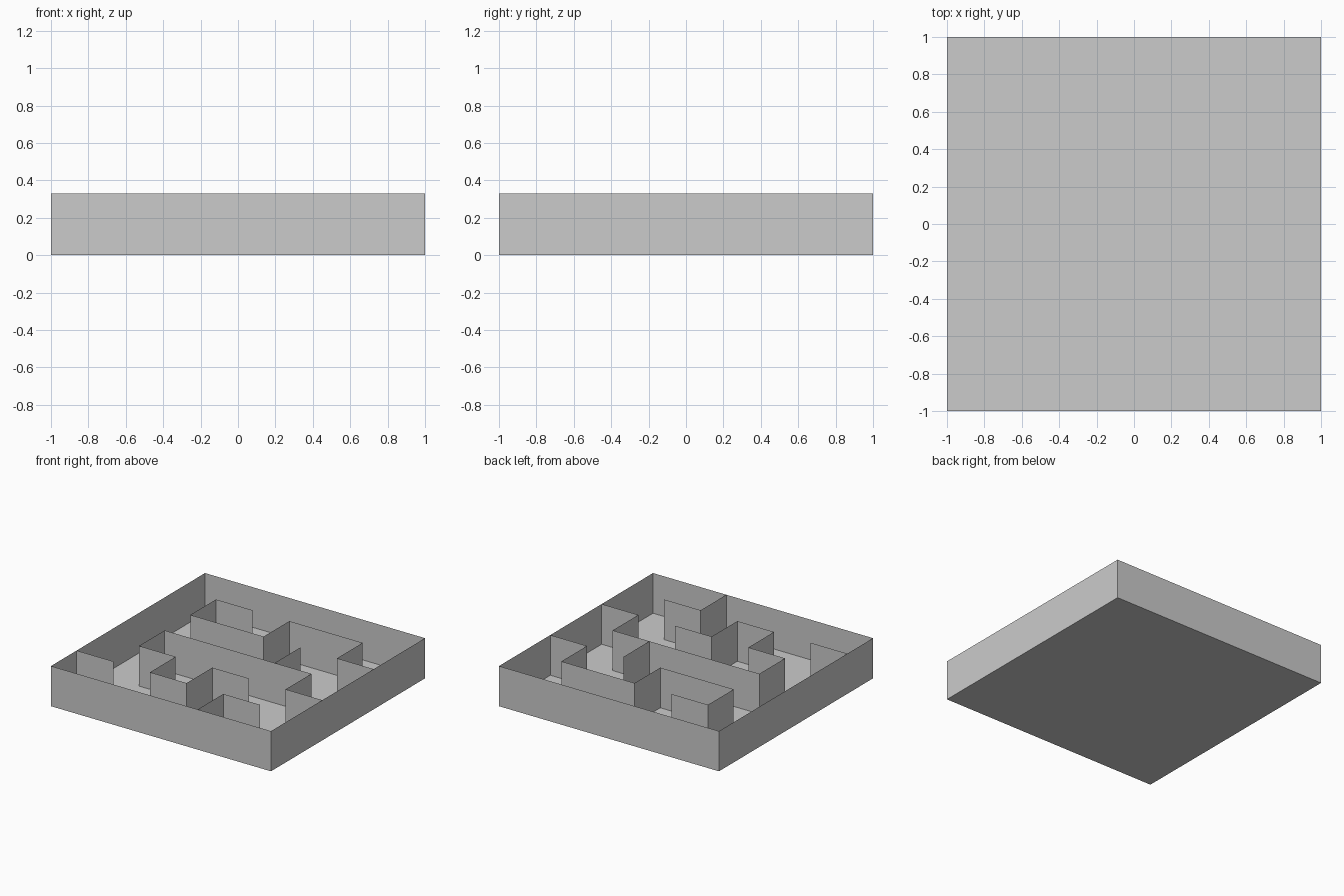
import bpy, bmesh

if "Cube" in bpy.data.objects:
    bpy.data.objects.remove(bpy.data.objects["Cube"])

CELL = 1 / 3      # six cells across two units
HEIGHT = 0.33


def make_object(name, bm):
    mesh = bpy.data.meshes.new(name)
    bm.to_mesh(mesh)
    bm.free()
    obj = bpy.data.objects.new(name, mesh)
    bpy.context.collection.objects.link(obj)
    return obj


def wall(name, paths, closed=False):
    """Paper-thin upright walls following paths of grid points."""
    bm = bmesh.new()
    for path in paths:
        base = [bm.verts.new((i * CELL - 1, j * CELL - 1, 0)) for i, j in path]
        top = [bm.verts.new((v.co.x, v.co.y, HEIGHT)) for v in base]
        count = len(path)
        for k in range(count if closed else count - 1):
            n = (k + 1) % count
            bm.faces.new((base[k], base[n], top[n], top[k]))
    return make_object(name, bm)


# Floor sheet, facing up
bm = bmesh.new()
bmesh.ops.create_grid(bm, x_segments=1, y_segments=1, size=1)
make_object("maze_floor", bm)

# Outer boundary
wall("outer_wall", [[(0, 0), (6, 0), (6, 6), (0, 6)]], closed=True)

# Interior partitions, as grid corners counted from the front left
wall("left_stub_wall", [[(0, 1), (1, 1)]])
wall("front_hook_wall", [[(4, 0), (4, 1), (5, 1)]])
wall("middle_wall", [
    [(1, 3), (5, 3), (5, 2), (6, 2)],
    [(1, 3), (1, 2), (2, 2), (2, 1), (3, 1), (3, 2), (4, 2)],
    [(4, 3), (4, 4)],
])
wall("back_wall", [
    [(2, 5), (1, 5), (1, 4), (3, 4), (3, 5), (5, 5), (5, 4), (6, 4)],
])
